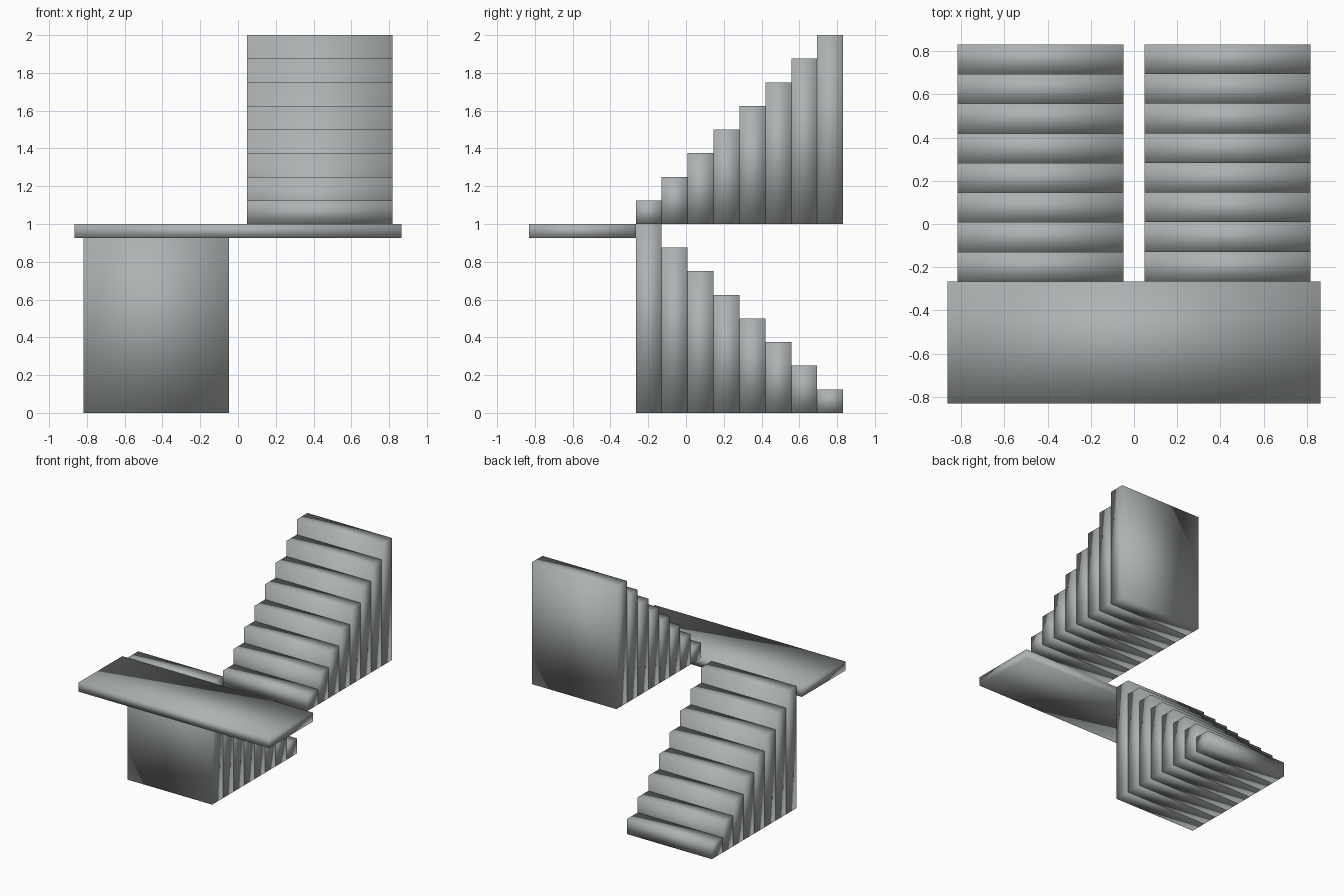
import bpy

cube = bpy.data.objects.get("Cube")
if cube:
    bpy.data.objects.remove(cube, do_unlink=True)

concrete = bpy.data.materials.new("concrete_grey")
concrete.use_nodes = True
colour = (0.42, 0.445, 0.445, 1)
concrete.diffuse_color = colour
concrete.node_tree.nodes["Principled BSDF"].inputs["Base Color"].default_value = colour

STEPS = 8
RISE = 1 / STEPS
BACK, NOSE, FRONT = 0.832, -0.266, -0.832
TREAD = (BACK - NOSE) / STEPS
INNER, OUTER = 0.048, 0.817


def box(name, low, high):
    """Add a softly shaded block spanning two opposite corners."""
    centre = [(a + b) / 2 for a, b in zip(low, high)]
    bpy.ops.mesh.primitive_cube_add(size=1, location=centre)
    block = bpy.context.object
    block.name = name
    block.scale = [b - a for a, b in zip(low, high)]
    bpy.ops.object.transform_apply(location=False, rotation=False, scale=True)
    bpy.ops.object.shade_smooth()
    block.data.materials.append(concrete)
    return block


# Landing slab between the two flights
box("landing", (-0.865, FRONT, 0.925), (0.865, NOSE, 1))

# Lower flight descends to the back, upper flight climbs to the back
for i in range(STEPS):
    y0 = NOSE + i * TREAD
    y1 = y0 + TREAD
    box(f"lower_step_{STEPS - i}", (-OUTER, y0, 0), (-INNER, y1, 1 - i * RISE))
    box(f"upper_step_{i + 1}", (INNER, y0, 1), (OUTER, y1, 1 + (i + 1) * RISE))
